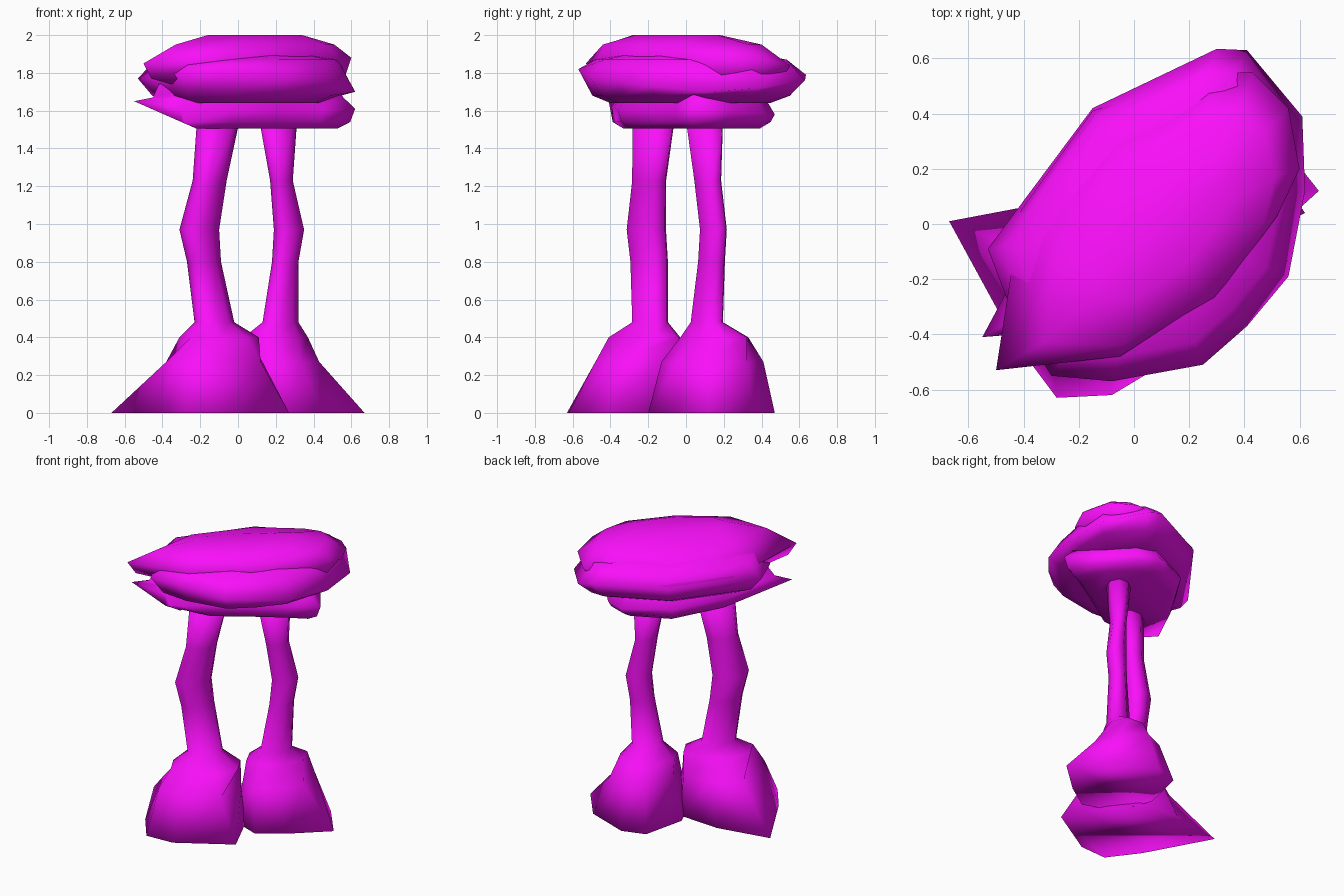
import bpy, math

mat = bpy.data.materials.new("magenta")
mat.diffuse_color = (0.95, 0.005, 0.95, 1)


def loft(name, rings):
    """Skin a stack of closed rings (counter-clockwise, bottom to top) and close both ends."""
    n = len(rings[0])
    verts = [p for r in rings for p in r]
    faces = [list(range(n))[::-1], [len(verts) - n + i for i in range(n)]]
    for k in range(len(rings) - 1):
        a, b = k * n, (k + 1) * n
        faces += [(a + i, a + (i + 1) % n, b + (i + 1) % n, b + i) for i in range(n)]
    me = bpy.data.meshes.new(name)
    me.from_pydata(verts, [], faces)
    me.materials.append(mat)
    me.polygons.foreach_set("use_smooth", [True] * len(me.polygons))
    ob = bpy.data.objects.new(name, me)
    bpy.context.collection.objects.link(ob)


def skewed_ring(z, x0, x1, y0, y1):
    """Octagon stretched along the diagonal, filling the given x and y range."""
    pts = []
    for i in range(8):
        t = math.pi + i * math.pi / 4
        pts.append(((x0 + x1) / 2 + (x1 - x0) / 2 * math.cos(t),
                    (y0 + y1) / 2 + (y1 - y0) / 2 * math.cos(t - math.radians(71)), z))
    return pts


def flat(z, pts):
    return [(x, y, z) for x, y in pts]


def shrink(outline, centre, f, z, lo=-1):
    cx, cy = centre
    return [(max(cx + (x - cx) * f, lo), cy + (y - cy) * f, z) for x, y, _ in outline]


# Left (front) leg with its flared foot
loft("left_leg", [
    flat(0, [(-.67, .01), (-.43, -.43), (-.28, -.63), (-.08, -.62),
             (.27, -.41), (.14, -.12), (0, .06), (-.3, .08)]),
    flat(.27, [(-.38, -.1), (-.38, -.3), (-.3, -.46), (-.1, -.48),
               (.12, -.37), (.13, -.15), (.02, 0), (-.2, .02)]),
    skewed_ring(.40, -.31, .11, -.42, -.02),
    skewed_ring(.48, -.23, -.02, -.29, -.09),
    skewed_ring(.80, -.27, -.09, -.30, -.09),
    skewed_ring(.97, -.31, -.10, -.32, -.10),
    skewed_ring(1.23, -.24, -.06, -.29, -.10),
    skewed_ring(1.51, -.22, 0, -.29, -.06)])

# Right (back) leg with its flared foot
loft("right_leg", [
    flat(0, [(-.05, .12), (.05, -.12), (.27, -.2), (.45, -.08),
             (.67, .12), (.48, .36), (.18, .47), (.02, .42)]),
    flat(.27, [(.02, .12), (.08, -.06), (.2, -.13), (.33, -.05),
               (.43, .12), (.38, .32), (.22, .41), (.08, .35)]),
    skewed_ring(.40, .03, .37, -.04, .34),
    skewed_ring(.48, .13, .32, .02, .20),
    skewed_ring(.80, .18, .32, .06, .21),
    skewed_ring(.97, .19, .35, .07, .22),
    skewed_ring(1.23, .17, .29, .04, .19),
    skewed_ring(1.51, .12, .31, 0, .20)])

# Three overlapping lens-shaped layers of the cap
low = [(-.55, -.41, 1.65), (-.3, -.39, 1.62), (-.04, -.36, 1.6), (.22, -.19, 1.6),
       (.45, -.05, 1.6), (.62, .04, 1.61), (.48, .24, 1.6), (.32, .42, 1.58),
       (.18, .47, 1.58), (-.12, .33, 1.6), (-.33, 0, 1.61)]
c = (.1, .03)
loft("cap_lower", [shrink(low, c, .82, 1.505, -.22), shrink(low, c, .95, 1.54, -.3), low,
                   shrink(low, c, .88, 1.67, -.45), shrink(low, c, .8, 1.74)])

mid = [(-.53, -.09, 1.77), (-.45, -.3, 1.77), (-.3, -.55, 1.80), (-.08, -.57, 1.82),
       (.25, -.51, 1.78), (.41, -.37, 1.76), (.56, -.19, 1.73), (.62, .12, 1.7),
       (.61, .39, 1.72), (.41, .63, 1.76), (.3, .635, 1.79), (-.15, .42, 1.78)]
c = (.05, 0)
loft("cap_middle", [shrink(mid, c, .7, 1.64), shrink(mid, c, .87, 1.68), mid,
                    shrink(mid, c, .84, 1.87), shrink(mid, c, .5, 1.91)])

top = [(-.5, -.53, 1.85), (-.05, -.48, 1.87), (.3, -.27, 1.87), (.52, .03, 1.88),
       (.6, .2, 1.88), (.56, .42, 1.87), (.43, .55, 1.84), (.28, .55, 1.83),
       (-.15, .41, 1.80), (-.41, .05, 1.80)]
c = (.08, -.01)
# The crown sits towards the front right edge and slopes gently to the back left
shoulder = flat(1.95, [(-.33, -.43), (-.04, -.44), (.26, -.25), (.47, 0), (.51, .17),
                       (.47, .33), (.37, .4), (.26, .37), (-.02, .2), (-.28, -.12)])
ridge = flat(2.0, [(-.16, -.28), (0, -.27), (.18, -.15), (.29, -.02), (.34, .08),
                   (.33, .17), (.28, .18), (.18, .1), (.02, -.03), (-.13, -.18)])
loft("cap_top", [shrink(top, c, .75, 1.74), shrink(top, c, .93, 1.77), top, shoulder, ridge])
